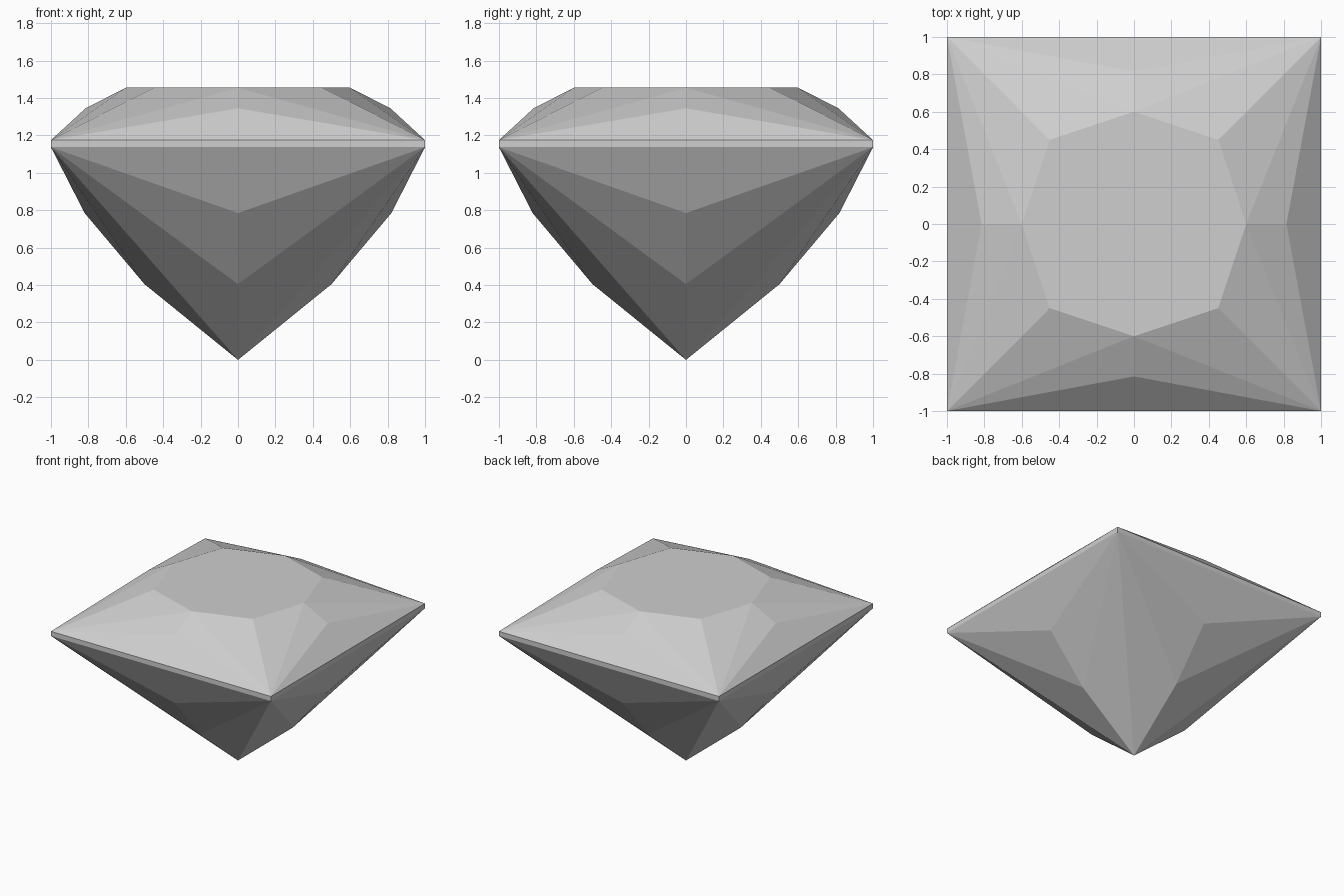
import bpy
import bmesh
from math import pi
from mathutils import Matrix, Vector

cube = bpy.data.objects.get("Cube")
if cube:
    bpy.data.objects.remove(cube, do_unlink=True)

GIRDLE_TOP, GIRDLE_BOTTOM, TABLE = 1.175, 1.137, 1.455

stone = bpy.data.materials.new("pale_grey_stone")
stone.use_nodes = True
stone.diffuse_color = (0.62, 0.62, 0.62, 1)
stone.node_tree.nodes["Principled BSDF"].inputs["Base Color"].default_value = stone.diffuse_color


def fan(corner_z, ridge):
    """Facets on one side: a large triangle, then pairs running down the ridge."""
    left, right = (-1, -1, corner_z), (1, -1, corner_z)
    facets = [(left, right, ridge[0])]
    for a, b in zip(ridge, ridge[1:]):
        facets += [(left, a, b), (right, b, a)]
    return facets


def build_part(name, facets, cap=None):
    """Repeat the facets of one side on all four sides and weld them."""
    bm = bmesh.new()
    for quarter in range(4):
        turn = Matrix.Rotation(quarter * pi / 2, 3, 'Z')
        for facet in facets:
            bm.faces.new([bm.verts.new(turn @ Vector(p)) for p in facet])
    bmesh.ops.remove_doubles(bm, verts=bm.verts, dist=0.0001)
    if cap is not None:
        rim = [e for e in bm.edges if e.is_boundary
               and all(abs(v.co.z - cap) < 0.001 for v in e.verts)]
        bmesh.ops.contextual_create(bm, geom=rim)
    bmesh.ops.recalc_face_normals(bm, faces=bm.faces)
    # Open shells: make sure the facets face away from the middle of the stone
    middle = Vector((0, 0, 1))
    for face in bm.faces:
        face.normal_update()
        if face.normal.dot(face.calc_center_median() - middle) < 0:
            face.normal_flip()
    mesh = bpy.data.meshes.new(name)
    bm.to_mesh(mesh)
    bm.free()
    mesh.materials.append(stone)
    bpy.context.collection.objects.link(bpy.data.objects.new(name, mesh))


# Crown: side facets, corner facets and the flat eight-sided table
table_front = (0, -0.6, TABLE)
crown = fan(GIRDLE_TOP, [(0, -0.815, 1.345), table_front])
for side in (-1, 1):
    crown.append(((side, -1, GIRDLE_TOP), table_front, (side * 0.45, -0.45, TABLE)))
build_part("crown", crown, cap=TABLE)

# Girdle: thin square band
build_part("girdle", [((-1, -1, GIRDLE_BOTTOM), (1, -1, GIRDLE_BOTTOM),
                       (1, -1, GIRDLE_TOP), (-1, -1, GIRDLE_TOP))])

# Pavilion: facets running down to the point
build_part("pavilion", fan(GIRDLE_BOTTOM, [(0, -0.82, 0.785), (0, -0.5, 0.405), (0, 0, 0)]))
